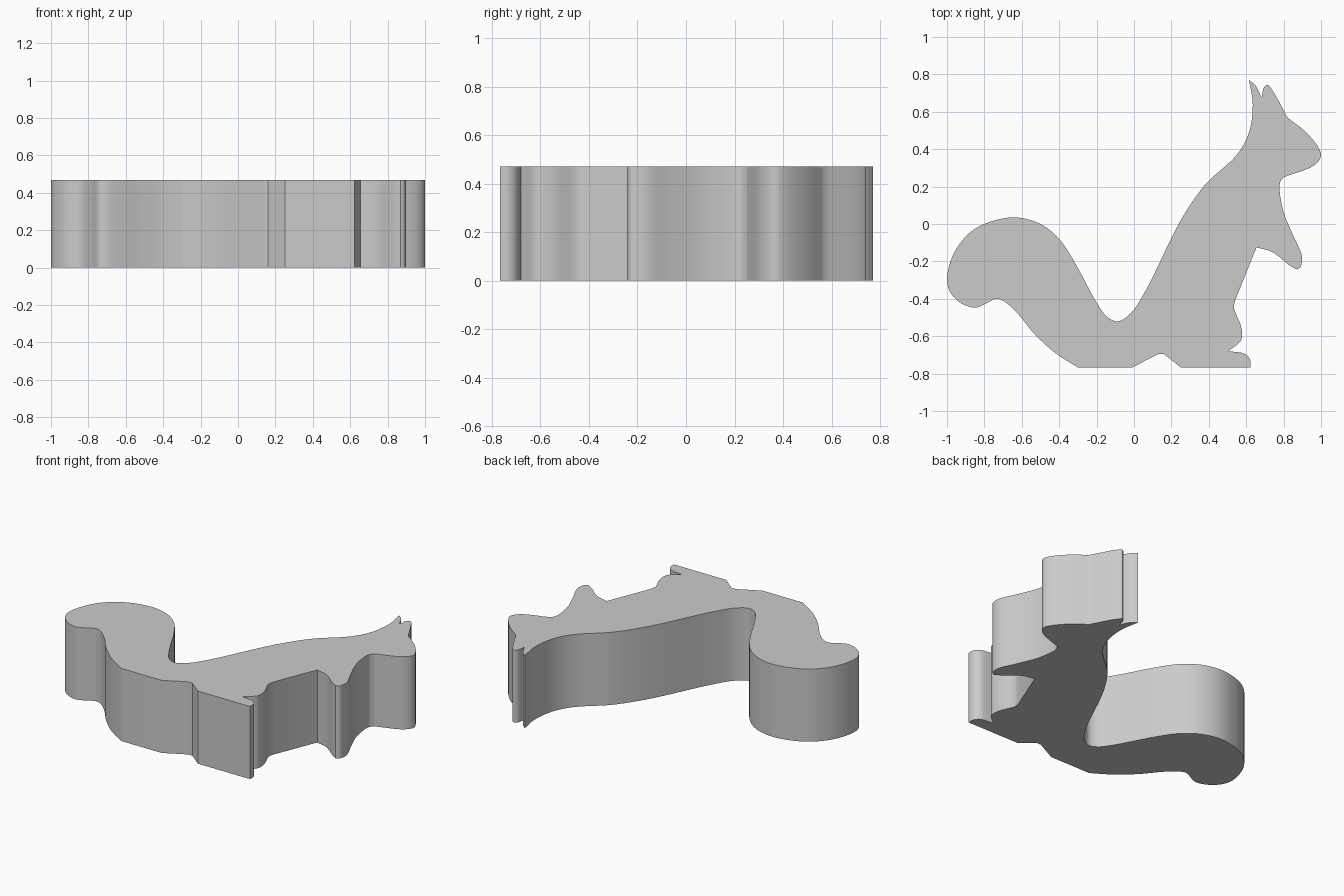
import bpy
import bmesh
from mathutils import Vector

THICKNESS = 0.47
STEPS = 6  # samples per span of a smooth run

cube = bpy.data.objects.get("Cube")
if cube:
    bpy.data.objects.remove(cube, do_unlink=True)

# Outline runs, clockwise; each run is smooth and meets the next at a corner
near_ear = [(.615, .77), (.65, .74), (.682, .675)]
far_ear = [(.682, .675), (.695, .73), (.715, .743), (.74, .715), (.82, .57)]
face = [(.82, .57), (.92, .49), (.985, .41), (1, .365), (.965, .315), (.8, .25)]
chest_and_paw = [(.8, .25), (.78, .22), (.795, .08), (.85, -.06),
                 (.897, -.17), (.89, -.23), (.868, -.243)]
forearm = [(.868, -.243), (.83, -.22), (.74, -.15), (.655, -.125)]
belly = [(.655, -.125), (.54, -.41)]
knee = [(.54, -.41), (.535, -.45), (.573, -.55), (.573, -.62), (.505, -.68)]
foot = [(.505, -.68), (.595, -.695), (.622, -.73), (.622, -.767)]
base = [(.25, -.767), (.16, -.695), (.13, -.695), (-.01, -.767), (-.3, -.767)]
tail_and_back = [(-.3, -.767), (-.42, -.69), (-.53, -.59), (-.63, -.47),
                 (-.7, -.41), (-.74, -.4), (-.79, -.425), (-.85, -.447),
                 (-.93, -.42), (-.985, -.36), (-1, -.29), (-.96, -.15),
                 (-.87, -.04), (-.76, .015), (-.63, .035), (-.5, 0),
                 (-.4, -.08), (-.32, -.2), (-.2, -.42), (-.14, -.5),
                 (-.085, -.52), (-.02, -.48), (.06, -.36), (.25, .02),
                 (.38, .21), (.55, .37), (.615, .49), (.635, .64), (.615, .77)]


def smooth_run(points):
    """Centripetal spline through the points, leaving out the last one."""
    pts = [Vector(p) for p in points]
    pts = [2 * pts[0] - pts[1]] + pts + [2 * pts[-1] - pts[-2]]
    result = []
    for a, b, c, d in zip(pts, pts[1:], pts[2:], pts[3:]):
        u, v, w = ((q - p).length ** 0.5 for p, q in ((a, b), (b, c), (c, d)))
        start = v * ((b - a) / u - (c - a) / (u + v) + (c - b) / v)
        end = v * ((c - b) / v - (d - b) / (v + w) + (d - c) / w)
        for i in range(STEPS):
            t = i / STEPS
            result.append(b + t * start
                          + t * t * (3 * (c - b) - 2 * start - end)
                          + t ** 3 * (2 * (b - c) + start + end))
    return result


# Join smooth runs and straight pieces into one closed outline
outline = []
for run in (near_ear, far_ear, face, chest_and_paw, forearm):
    outline += smooth_run(run)
outline += [Vector(belly[0])]
outline += smooth_run(knee) + smooth_run(foot)
outline += [Vector(foot[-1])] + [Vector(p) for p in base[:-1]]
outline += smooth_run(tail_and_back)

# Extrude the silhouette into a solid block
bm = bmesh.new()
bottom = bm.faces.new([bm.verts.new((p.x, p.y, 0)) for p in outline])
extruded = bmesh.ops.extrude_face_region(bm, geom=[bottom], use_keep_orig=True)
top_verts = [g for g in extruded["geom"] if isinstance(g, bmesh.types.BMVert)]
bmesh.ops.translate(bm, verts=top_verts, vec=(0, 0, THICKNESS))
bmesh.ops.recalc_face_normals(bm, faces=bm.faces)
mesh = bpy.data.meshes.new("squirrel_block")
bm.to_mesh(mesh)
bm.free()

# Plain grey material
grey = bpy.data.materials.new("plain_grey")
grey.use_nodes = True
colour = (0.6, 0.6, 0.6, 1)
grey.diffuse_color = colour
grey.node_tree.nodes["Principled BSDF"].inputs["Base Color"].default_value = colour
mesh.materials.append(grey)

squirrel = bpy.data.objects.new("squirrel_block", mesh)
bpy.context.collection.objects.link(squirrel)
bpy.ops.object.select_all(action="DESELECT")
squirrel.select_set(True)
bpy.context.view_layer.objects.active = squirrel
bpy.ops.object.shade_smooth_by_angle(angle=0.52)
